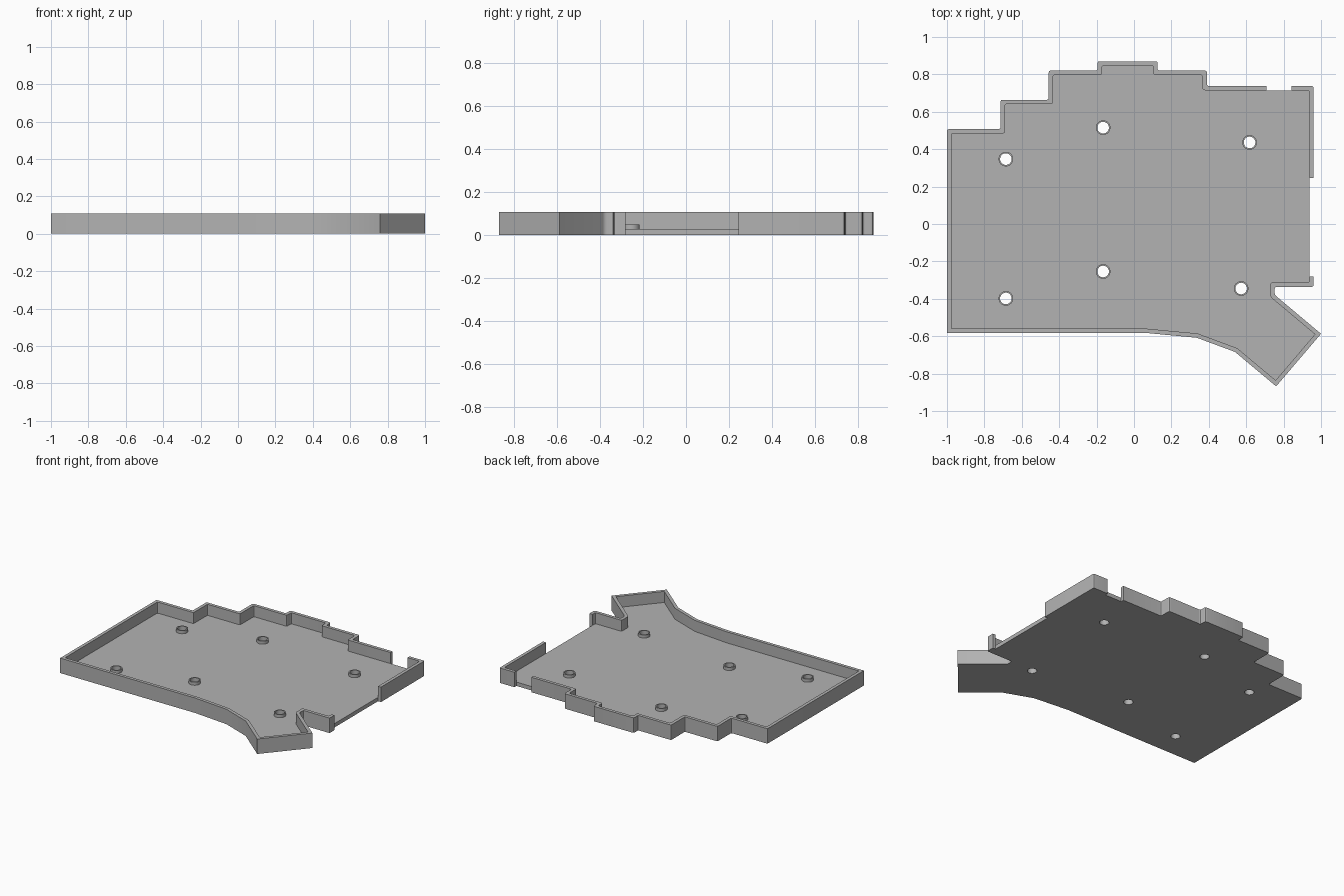
import bpy, bmesh, math
from mathutils import Vector

cube = bpy.data.objects.get("Cube")
if cube:
    bpy.data.objects.remove(cube, do_unlink=True)

HEIGHT, FLOOR, BOSS_TOP = 0.107, 0.028, 0.05
WALL, ROUND = 0.023, 0.012

grey = bpy.data.materials.new("plain grey")
grey.use_nodes = True
grey.diffuse_color = (0.45, 0.45, 0.45, 1)
grey.node_tree.nodes["Principled BSDF"].inputs["Base Color"].default_value = (0.45, 0.45, 0.45, 1)


def inset(path):
    """Offset an open path to its left by the wall thickness, with mitred corners."""
    pts = [Vector(p) for p in path]
    normals = [Vector((a.y - b.y, b.x - a.x)).normalized() for a, b in zip(pts, pts[1:])]
    out = []
    for i, p in enumerate(pts):
        n1, n2 = normals[max(i - 1, 0)], normals[min(i, len(normals) - 1)]
        out.append(p + (n1 + n2) * WALL / (1 + n1.dot(n2)))
    return out


def rounded(path):
    """Soften the sharp corners of an open path, leaving the front ones crisp."""
    pts = [Vector(p) for p in path]
    out = [pts[0]]
    for a, p, b in zip(pts, pts[1:], pts[2:]):
        u, v = (a - p).normalized(), (b - p).normalized()
        if p.y < -0.5 or u.dot(v) < -0.8:
            out.append(p)
            continue
        for k in range(5):
            t = k / 4
            out.append(p + ROUND * (u * (1 - t) ** 2 + v * t ** 2))
    return out + [pts[-1]]


def circle(centre, radius, n=32):
    return [Vector(centre) + radius * Vector((math.cos(math.tau * i / n), math.sin(math.tau * i / n)))
            for i in range(n)]


def prism(name, loops, z0, z1):
    """Upright solid from an outer loop and any hole loops."""
    bm = bmesh.new()
    levels = []
    for z in (z0, z1):
        rings = [[bm.verts.new((p.x, p.y, z)) for p in loop] for loop in loops]
        edges = [bm.edges.new((r[i - 1], r[i])) for r in rings for i in range(len(r))]
        bmesh.ops.triangle_fill(bm, edges=edges, use_beauty=True)
        levels.append(rings)
    for low, high in zip(*levels):
        for i in range(len(low)):
            bm.faces.new((low[i - 1], low[i], high[i], high[i - 1]))
    bmesh.ops.recalc_face_normals(bm, faces=bm.faces)
    mesh = bpy.data.meshes.new(name)
    bm.to_mesh(mesh)
    bm.free()
    mesh.materials.append(grey)
    obj = bpy.data.objects.new(name, mesh)
    bpy.context.collection.objects.link(obj)
    bpy.ops.object.select_all(action="DESELECT")
    obj.select_set(True)
    bpy.context.view_layer.objects.active = obj
    bpy.ops.object.shade_smooth_by_angle(angle=math.radians(25))
    return obj


# Outer wall lines, counter-clockwise, broken at the back and right openings
main_path = [
    (0.708, 0.738), (0.39, 0.738), (0.39, 0.82), (0.126, 0.82), (0.126, 0.87),
    (-0.195, 0.87), (-0.195, 0.82), (-0.456, 0.82), (-0.456, 0.664), (-0.714, 0.664),
    (-0.714, 0.507), (-1, 0.507), (-1, -0.583), (0.07, -0.583), (0.335, -0.608),
    (0.54, -0.684), (0.76, -0.868), (1, -0.587), (0.752, -0.379), (0.752, -0.336),
    (0.96, -0.336), (0.96, -0.28),
]
corner_path = [(0.96, 0.245), (0.96, 0.738), (0.842, 0.738)]

# Walls
inner_lines = []
for name, path in (("main_wall", main_path), ("back_corner_wall", corner_path)):
    inner = rounded(inset(path))
    inner_lines.append(inner)
    prism(name, [rounded(path) + inner[::-1]], 0, HEIGHT)

# Floor with screw holes
screws = [(-0.685, 0.347), (-0.165, 0.515), (0.618, 0.436),
          (-0.685, -0.398), (-0.165, -0.254), (0.573, -0.345)]
holes = [circle(c, 0.031) for c in screws]
prism("floor_plate", [inner_lines[0] + inner_lines[1]] + holes, 0, FLOOR)

# Raised ring around each screw hole
for i, (centre, hole) in enumerate(zip(screws, holes), 1):
    prism(f"screw_boss_{i}", [circle(centre, 0.039), hole], FLOOR, BOSS_TOP)
